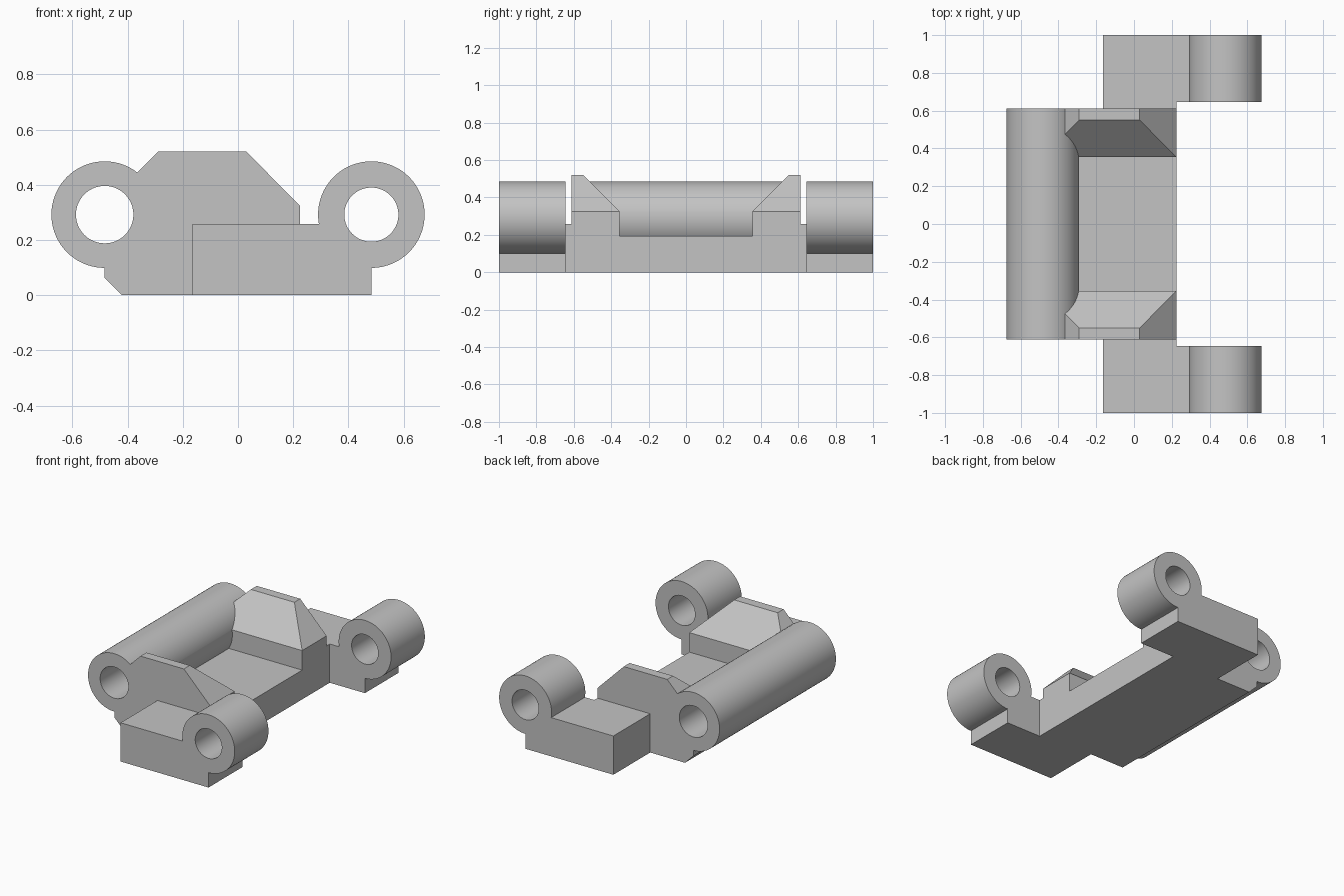
import bpy, bmesh
from math import sin, cos, radians, asin, pi, degrees

cube = bpy.data.objects.get("Cube")
if cube:
    bpy.data.objects.remove(cube, do_unlink=True)

grey = bpy.data.materials.new("plain grey")
grey.use_nodes = True
colour = (0.55, 0.55, 0.55, 1)
grey.diffuse_color = colour
grey.node_tree.nodes["Principled BSDF"].inputs["Base Color"].default_value = colour

TUBE_X, TUBE_Z, TUBE_R = 0.483, 0.292, 0.193   # barrel axis and radius
BODY_Y, FRONT_X = 0.612, 0.224                 # half length and front face of the body
ARM_Y, ARM_TOP = 0.645, 0.258                  # inner end of side barrels, arm height


def arc(cx, cz, r, start, end, steps=72):
    """Points along an arc, angles in degrees."""
    angles = [radians(start + (end - start) * i / steps) for i in range(steps + 1)]
    return [(cx + r * cos(a), cz + r * sin(a)) for a in angles]


def circle(cx, cz, r):
    return arc(cx, cz, r, -90, 270)[:-1]


def extrude(name, profile, lo, hi, axis="y"):
    """Extrude a profile drawn in (x, z), or in (y, z) when axis is x."""
    place = (lambda u, w, t: (u, t, w)) if axis == "y" else (lambda u, w, t: (t, u, w))
    bm = bmesh.new()
    low = [bm.verts.new(place(u, w, lo)) for u, w in profile]
    high = [bm.verts.new(place(u, w, hi)) for u, w in profile]
    bm.faces.new(low)
    bm.faces.new(high)
    for i in range(len(low)):
        j = (i + 1) % len(low)
        bm.faces.new((low[i], low[j], high[j], high[i]))
    bmesh.ops.recalc_face_normals(bm, faces=bm.faces)
    mesh = bpy.data.meshes.new(name)
    bm.to_mesh(mesh)
    bm.free()
    mesh.materials.append(grey)
    obj = bpy.data.objects.new(name, mesh)
    bpy.context.collection.objects.link(obj)
    return obj


def combine(obj, other, operation):
    """Apply a boolean and remove the second solid."""
    mod = obj.modifiers.new("solid", "BOOLEAN")
    mod.operation, mod.object, mod.solver = operation, other, "EXACT"
    bpy.context.view_layer.objects.active = obj
    bpy.ops.object.modifier_apply(modifier=mod.name)
    bpy.data.objects.remove(other, do_unlink=True)


# Central block with bevelled top and lower back edge
bracket = extrude("hinge_bracket", [
    (-TUBE_X, 0.062), (-0.421, 0), (FRONT_X, 0), (FRONT_X, 0.325),
    (0.03, 0.52), (-0.29, 0.52), (-0.45, 0.36), (-TUBE_X, 0.3)], -BODY_Y, BODY_Y)

# Flared channel across the block
half = [(0.355, 0.195), (0.355, 0.325), (0.61, 0.58)]
channel = extrude("channel", half + [(-y, z) for y, z in reversed(half)], -0.6, 0.5, "x")
combine(bracket, channel, "DIFFERENCE")

# Long back barrel
barrel = extrude("back_barrel", circle(-TUBE_X, TUBE_Z, TUBE_R), -BODY_Y, BODY_Y)
combine(bracket, barrel, "UNION")

# Side arms, each with a short barrel kept clear of the body
start = 180 + degrees(asin((TUBE_Z - ARM_TOP) / TUBE_R))
arm_profile = ([(-0.165, 0), (TUBE_X, 0)]
               + arc(TUBE_X, TUBE_Z, TUBE_R, -90, start)
               + [(-0.165, ARM_TOP)])
gap_profile = [(FRONT_X, -0.1), (0.8, -0.1), (0.8, 0.7), (FRONT_X, 0.7)]
for side in (-1, 1):
    arm = extrude("side_arm", arm_profile, side * BODY_Y, side)
    gap = extrude("gap", gap_profile, side * 0.5, side * ARM_Y)
    combine(arm, gap, "DIFFERENCE")
    combine(bracket, arm, "UNION")

# Pin bores through all barrels
for x, r in ((-TUBE_X, 0.104), (TUBE_X, 0.098)):
    combine(bracket, extrude("bore", circle(x, TUBE_Z, r), -1.1, 1.1), "DIFFERENCE")

# Merge flat seams and shade the barrels smooth
bm = bmesh.new()
bm.from_mesh(bracket.data)
bmesh.ops.remove_doubles(bm, verts=bm.verts, dist=0.0002)
bmesh.ops.dissolve_limit(bm, angle_limit=radians(0.5), verts=bm.verts, edges=bm.edges)
bm.to_mesh(bracket.data)
bm.free()
bpy.ops.object.select_all(action="DESELECT")
bracket.select_set(True)
bpy.context.view_layer.objects.active = bracket
bpy.ops.object.shade_smooth_by_angle(angle=radians(25))
